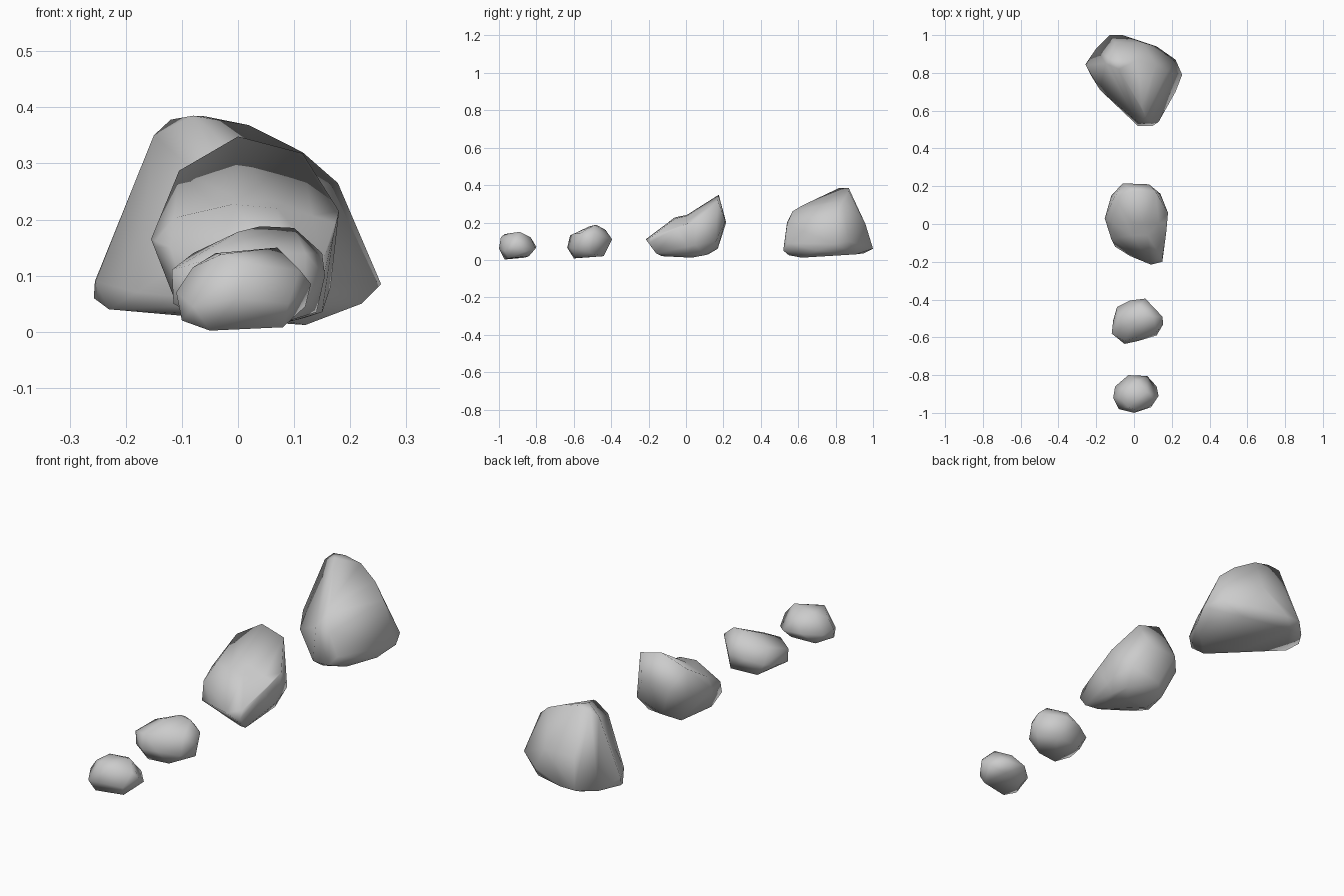
import bpy, bmesh
from mathutils import Vector


def rock(name, cy, pts, dent=None):
    """Faceted boulder: hull around key corners, y measured from cy."""
    bm = bmesh.new()
    for x, y, z in pts:
        bm.verts.new((x, cy + y, z))
    hull = bmesh.ops.convex_hull(bm, input=bm.verts[:])
    junk = {v for v in hull["geom_interior"] + hull["geom_unused"]
            if isinstance(v, bmesh.types.BMVert)}
    bmesh.ops.delete(bm, geom=list(junk), context='VERTS')
    if dent:  # cut a loop across the rock and sink its top part
        y, zmin, drop = dent
        cut = bmesh.ops.bisect_plane(bm, geom=bm.verts[:] + bm.edges[:] + bm.faces[:],
                                     plane_co=Vector((0, cy + y, 0)), plane_no=Vector((0, 1, 0)))
        for v in cut["geom_cut"]:
            if isinstance(v, bmesh.types.BMVert) and v.co.z > zmin:
                v.co.z -= drop
        bmesh.ops.triangulate(bm, faces=bm.faces[:])
    bmesh.ops.recalc_face_normals(bm, faces=bm.faces[:])
    for f in bm.faces:
        f.smooth = True
    me = bpy.data.meshes.new(name)
    bm.to_mesh(me)
    bm.free()
    ob = bpy.data.objects.new(name, me)
    bpy.context.collection.objects.link(ob)
    return ob


# Smallest rock, at the front
rock("pebble_rock", -0.9, [
    (-.05, -.07, .002), (.08, -.05, .008), (.05, .06, .02), (-.06, .04, .012),
    (-.10, -.04, .02), (-.08, -.08, .045), (0, -.10, .06), (.09, -.07, .05),
    (.13, -.01, .085), (.12, .04, .045), (.07, .095, .06), (-.03, .10, .07),
    (-.10, .04, .06), (-.11, -.02, .07), (-.08, -.02, .115), (-.03, -.07, .138),
    (.02, -.09, .12), (-.04, .02, .14), (.07, .01, .15), (.02, .07, .12), (.11, -.03, .11)])

# Small rock
rock("small_rock", -0.51, [
    (-.04, -.09, .008), (.06, -.08, .01), (.08, .07, .02), (-.05, .06, .02),
    (-.115, -.07, .05), (-.05, -.125, .065), (.02, -.11, .065), (.12, -.08, .06),
    (.14, 0, .035), (.155, -.02, .10), (.15, .02, .14), (.06, .115, .11),
    (-.02, .105, .10), (-.09, .07, .08), (-.11, 0, .06), (-.118, -.07, .11),
    (-.05, -.11, .13), (.02, -.09, .14), (-.08, .02, .14), (0, -.01, .178),
    (.04, .03, .188), (.10, .02, .185), (.12, -.06, .14), (.03, .08, .16)])

# Medium wedge rock with a sloped, slightly hollowed top
rock("wedge_rock", 0, [
    (-.05, .03, .015), (.06, .03, .012), (.10, -.13, .02), (.12, .10, .025),
    (-.06, .12, .03), (-.11, -.03, .05), (-.10, -.12, .08), (.15, -.16, .035),
    (.15, -.20, .09), (.09, -.215, .11), (-.02, -.17, .10), (.15, -.18, .125),
    (-.12, -.08, .15), (-.155, .03, .165), (-.01, -.06, .227), (.07, -.06, .22),
    (.17, -.05, .17), (.18, .06, .215), (.165, .05, .08), (.115, .17, .318),
    (0, .175, .348), (-.105, .14, .287), (-.12, .15, .17), (-.06, .215, .20),
    (.08, .21, .21), (.14, .16, .10), (0, .17, .06)],
     dent=(0.005, .21, .02))

# Largest rock, at the back
rock("large_rock", 0.76, [
    (.12, -.14, .012), (-.06, -.08, .025), (.05, -.21, .025), (.12, .15, .03),
    (.02, -.24, .05), (.10, -.24, .05), (.13, -.22, .09), (.22, -.06, .05),
    (.255, .03, .085), (.22, .11, .10), (.12, .18, .08), (-.06, .24, .06),
    (-.13, .24, .06), (-.12, .19, .035), (-.20, .17, .05), (-.257, .085, .06),
    (-.255, .08, .09), (-.23, .03, .04), (-.18, -.05, .07), (.02, -.22, .20),
    (.09, -.22, .19), (.06, -.19, .26), (.04, -.14, .29), (-.175, .07, .26),
    (-.15, .09, .35), (-.12, .11, .378), (-.08, .06, .385), (-.06, .11, .384),
    (.02, .11, .368), (.115, .08, .32), (.178, .05, .265), (.05, .20, .19),
    (-.10, .20, .19)])
